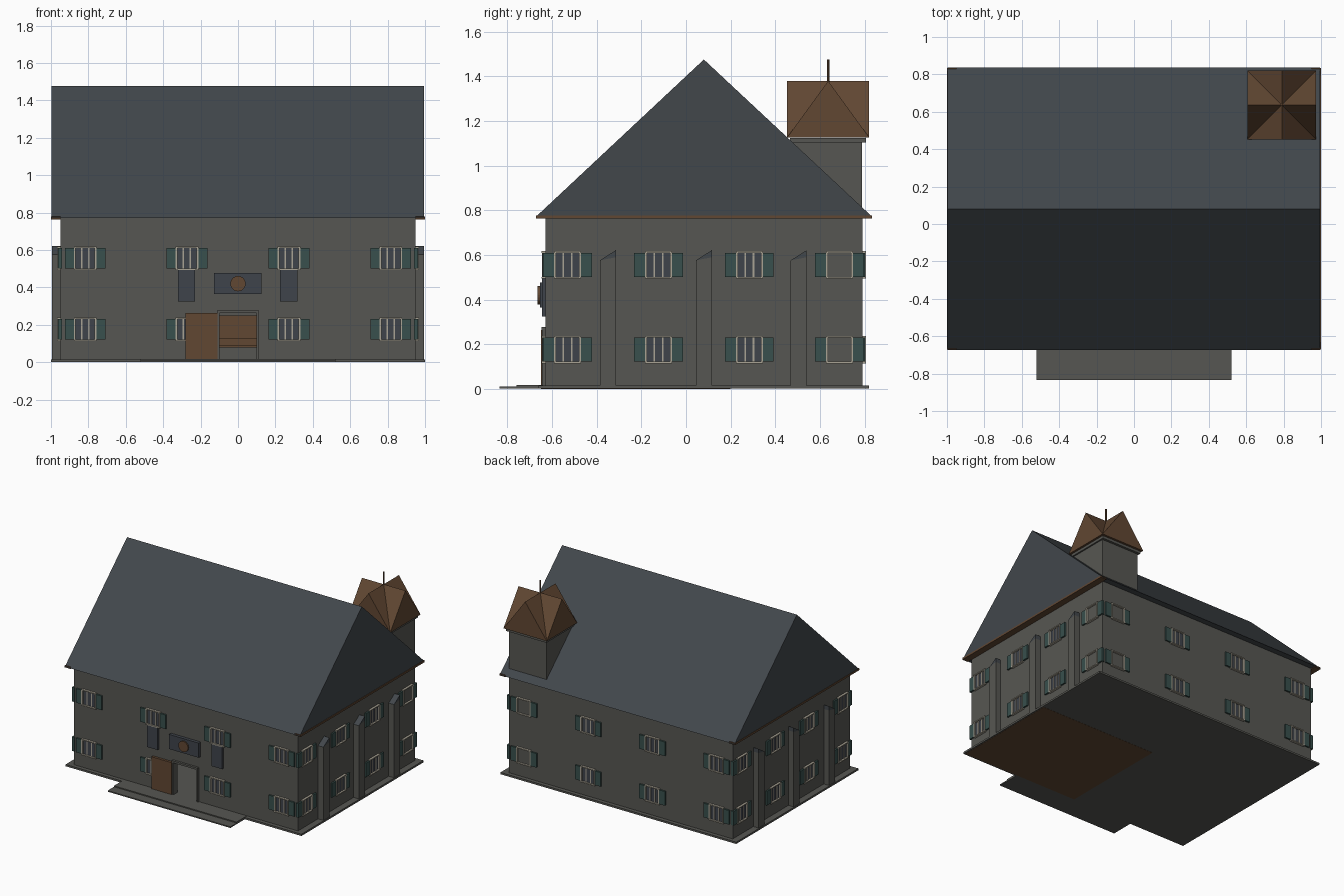
import bpy, bmesh, math
from mathutils import Matrix

if "Cube" in bpy.data.objects:
    bpy.data.objects.remove(bpy.data.objects["Cube"])


def material(name, color):
    m = bpy.data.materials.new(name)
    m.diffuse_color = (*color, 1)
    m.use_nodes = True
    m.node_tree.nodes["Principled BSDF"].inputs["Base Color"].default_value = m.diffuse_color
    return m


STONE = material("grey stone", (0.094, 0.094, 0.084))
SLATE = material("blue slate", (0.054, 0.063, 0.071))
BROWN = material("brown wood", (0.120, 0.063, 0.032))
TEAL = material("teal paint", (0.040, 0.080, 0.074))
CREAM = material("cream frame", (0.40, 0.37, 0.30))
GLASS = material("dark glass", (0.049, 0.057, 0.070))


def finish(name, bm, mats):
    bmesh.ops.recalc_face_normals(bm, faces=bm.faces)
    me = bpy.data.meshes.new(name)
    bm.to_mesh(me)
    bm.free()
    for m in mats:
        me.materials.append(m)
    ob = bpy.data.objects.new(name, me)
    bpy.context.collection.objects.link(ob)
    return ob


def add_box(bm, x0, x1, y0, y1, z0, z1, index=0):
    x0, x1 = sorted((x0, x1))
    y0, y1 = sorted((y0, y1))
    mat = Matrix.Translation(((x0 + x1) / 2, (y0 + y1) / 2, (z0 + z1) / 2)) \
        @ Matrix.Diagonal((x1 - x0, y1 - y0, z1 - z0, 1))
    verts = bmesh.ops.create_cube(bm, size=1, matrix=mat)["verts"]
    for f in {f for v in verts for f in v.link_faces}:
        f.material_index = index


def box(name, mat, *bounds):
    bm = bmesh.new()
    add_box(bm, *bounds)
    return finish(name, bm, [mat])


def cylinder(name, mat, radius, depth, sides, matrix):
    bm = bmesh.new()
    bmesh.ops.create_cone(bm, cap_ends=True, segments=sides, radius1=radius,
                          radius2=radius, depth=depth, matrix=matrix)
    return finish(name, bm, [mat])


# Hollow walls with a doorway
walls = box("walls", STONE, -0.95, 0.95, -0.63, 0.79, 0.005, 0.77)
cutters = [box("room_cutter", STONE, -0.9, 0.9, -0.59, 0.75, 0.015, 0.75),
           box("door_cutter", STONE, -0.1, 0.1, -0.7, -0.5, 0.015, 0.265)]
for c in cutters:
    c.hide_render = True
    c.hide_viewport = True
    mod = walls.modifiers.new(c.name, 'BOOLEAN')
    mod.operation = 'DIFFERENCE'
    mod.solver = 'EXACT'
    mod.object = c

# Ground slab, wooden underside and front steps
box("base_slab", STONE, -1.0, 1.0, -0.66, 0.82, 0.001, 0.015)
box("floor_underside", BROWN, 0.0, 0.99, -0.65, 0.2, 0, 0.002)
box("lower_step", STONE, -0.52, 0.52, -0.835, -0.64, 0.001, 0.01)
box("upper_step", STONE, -0.52, 0.52, -0.76, -0.64, 0.002, 0.018)

# Main gabled roof
bm = bmesh.new()
ends = [[bm.verts.new((x, y, z)) for y, z in ((-0.674, 0.77), (0.836, 0.77), (0.08, 1.476))]
        for x in (-0.997, 0.995)]
for e in ends:
    bm.faces.new(e)
for i in range(3):
    j = (i + 1) % 3
    bm.faces.new((ends[0][i], ends[0][j], ends[1][j], ends[1][i]))
finish("main_roof", bm, [SLATE])

for s, side in ((-1, "left"), (1, "right")):
    # Brown board at the foot of each gable
    box(f"{side}_gable_board", BROWN, s * 0.95, s, -0.671, 0.833, 0.764, 0.778)

    # Buttresses, each topped by a slate wedge rising to the back
    for y in (-0.35, 0.08, 0.505):
        y0, y1 = y - 0.036, y + 0.036
        bm = bmesh.new()
        low, mid = [[bm.verts.new((s * a, b, c)) for a, b, c in
                     ((0.94, y0, z0), (0.995, y0, z0), (0.995, y1, z1), (0.94, y1, z1))]
                    for z0, z1 in ((0.005, 0.005), (0.576, 0.59))]
        peak = [bm.verts.new((s * a, y1, 0.622)) for a in (0.995, 0.94)]
        bm.faces.new(low)
        for i in range(4):
            j = (i + 1) % 4
            bm.faces.new((low[i], low[j], mid[j], mid[i]))
        for ring in ((mid[0], mid[1], peak[0], peak[1]), (mid[1], mid[2], peak[0]),
                     (mid[3], mid[0], peak[1]), (mid[2], mid[3], peak[1], peak[0])):
            bm.faces.new(ring).material_index = 1
        finish(f"{side}_buttress", bm, [STONE, SLATE])


# Shuttered windows: u runs along the wall, d points out of it
def place(side, u0, u1, d0, d1):
    if side == "front":
        return u0, u1, -0.63 - d0, -0.63 - d1
    if side == "back":
        return u0, u1, 0.79 + d0, 0.79 + d1
    s = 1 if side == "right" else -1
    return s * (0.95 + d0), s * (0.95 + d1), u0, u1


def window(side, u, z, glazed):
    bm = bmesh.new()

    def part(a, b, d, low, high, index):
        add_box(bm, *place(side, u + a, u + b, -0.01, d), z + low, z + high, index)

    part(-0.054, 0.054, 0.003, -0.056, 0.056, 0 if glazed else 3)
    for c in (-0.056, 0.056):
        part(c - 0.005, c + 0.005, 0.016, -0.058, 0.058, 1)
    if glazed:
        for c in (-0.019, 0.019):
            part(c - 0.004, c + 0.004, 0.008, -0.056, 0.056, 1)
    for low in (-0.062, 0.054):
        part(-0.061, 0.061, 0.017, low, low + 0.008, 1)
    for a in (-0.109, 0.061):
        part(a, a + 0.048, 0.012, -0.054, 0.054, 2)
    finish(f"{side}_window", bm, [GLASS, CREAM, TEAL, STONE])


for z in (0.176, 0.556):
    for u in (-0.817, -0.273, 0.272, 0.817):
        window("front", u, z, True)
        window("back", u, z, u < 0.8)
    for u in (-0.531, -0.123, 0.284, 0.688):
        window("right", u, z, u < 0.6)
        window("left", u, z, True)

# Door frame, open door leaf and the furnishing seen inside
for s in (-1, 1):
    box("door_post", STONE, s * 0.1, s * 0.11, -0.645, -0.6, 0.01, 0.275)
box("door_lintel", STONE, -0.11, 0.11, -0.647, -0.6, 0.263, 0.278)
box("door_leaf", BROWN, -0.28, -0.11, -0.65, -0.631, 0.017, 0.263)
box("inner_counter", BROWN, -0.3, 0.3, 0.2, 0.3, 0.08, 0.25)
box("inner_rail", BROWN, -0.3, 0.3, 0.18, 0.3, 0.09, 0.13)

# Slate panels and round plaque above the door
box("left_panel", GLASS, -0.322, -0.23, -0.645, -0.62, 0.325, 0.496)
box("right_panel", GLASS, 0.225, 0.317, -0.645, -0.62, 0.325, 0.496)
box("sign_board", GLASS, -0.127, 0.125, -0.655, -0.62, 0.365, 0.477)
cylinder("round_plaque", BROWN, 0.041, 0.03, 24,
         Matrix.Translation((0, -0.65, 0.42)) @ Matrix.Rotation(math.pi / 2, 4, 'X'))

# Corner tower shaft and ledge
cx, cy, h = 0.79, 0.637, 0.184
box("tower_shaft", STONE, 0.63, 0.949, 0.48, 0.789, 0.76, 1.12)
box("tower_ledge", STONE, cx - 0.17, cx + 0.17, cy - 0.17, cy + 0.17, 1.105, 1.125)

# Cross-gabled tower roof: four gables, ridges meeting in the centre
bm = bmesh.new()
centre = bm.verts.new((cx, cy, 1.38))
ring = [bm.verts.new((cx + a * h, cy + b * h, 1.127 if a and b else 1.38))
        for a, b in ((-1, -1), (0, -1), (1, -1), (1, 0), (1, 1), (0, 1), (-1, 1), (-1, 0))]
for i in range(8):
    bm.faces.new((ring[i], ring[(i + 1) % 8], centre))
for i in range(0, 8, 2):
    bm.faces.new((ring[i], ring[(i + 2) % 8], ring[i + 1]))
bm.faces.new(ring[::2])
finish("tower_roof", bm, [BROWN])
cylinder("tower_spike", BROWN, 0.006, 0.13, 8, Matrix.Translation((cx, cy, 1.41)))
